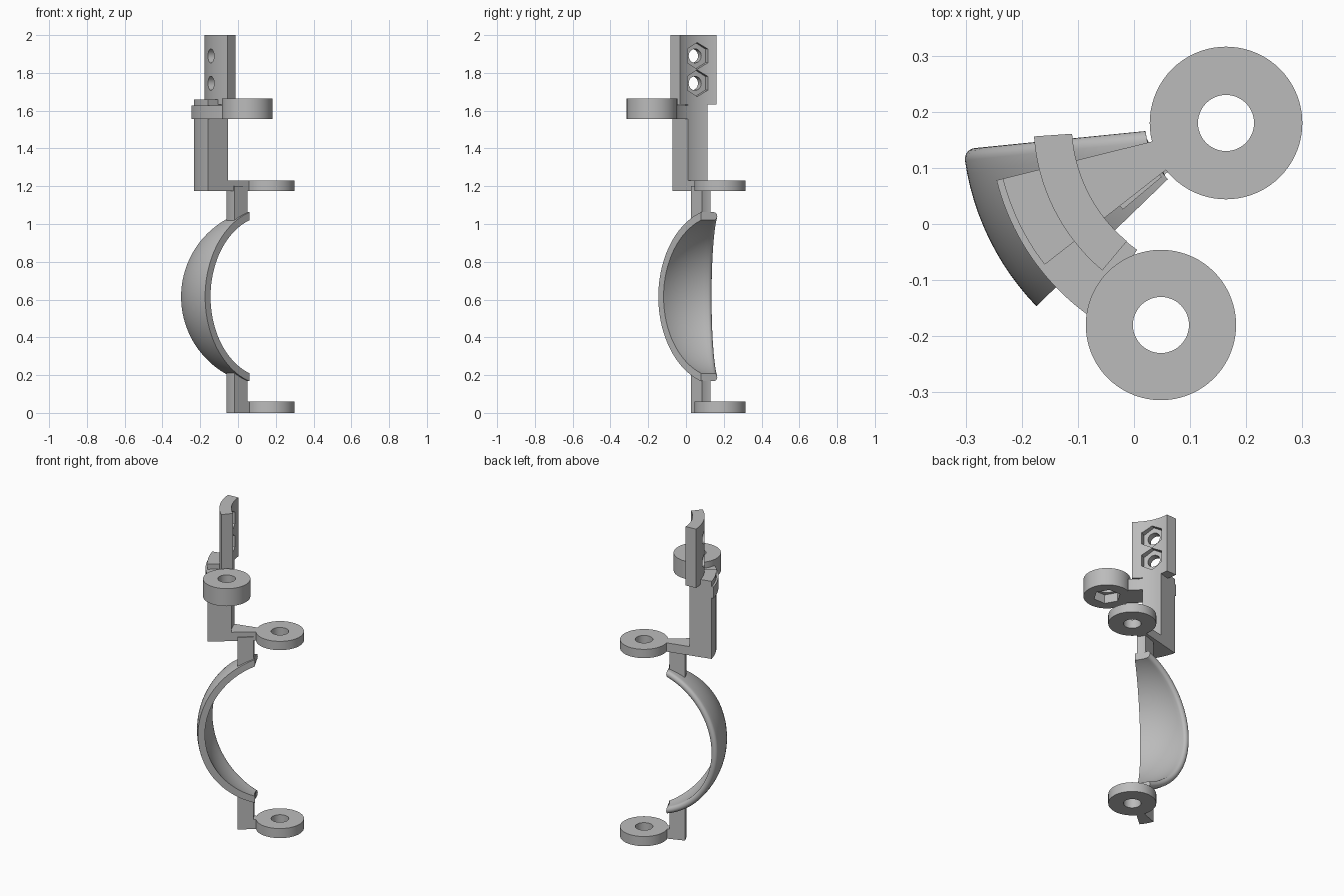
import bpy, bmesh
from math import cos, sin, acos, pi, radians
from mathutils import Vector

if "Cube" in bpy.data.objects:
    bpy.data.objects.remove(bpy.data.objects["Cube"], do_unlink=True)

PIVOT = Vector((0.164, 0.18, 0))     # shared axis of all curved parts
BALL_Z = 0.615                       # height of the shell's centre

grey = bpy.data.materials.new("plain grey")
grey.use_nodes = True
grey.diffuse_color = (0.5, 0.5, 0.5, 1)
grey.node_tree.nodes["Principled BSDF"].inputs["Base Color"].default_value = (0.5, 0.5, 0.5, 1)


def polar(r, a, z):
    return PIVOT + Vector((r * cos(a), r * sin(a), z))


def loft(name, sections, caps=True):
    """Join closed cross-sections into one solid."""
    bm = bmesh.new()
    rows = [[bm.verts.new(p) for p in s] for s in sections]
    n = len(rows[0])
    for a, b in zip(rows, rows[1:]):
        for i in range(n):
            j = (i + 1) % n
            bm.faces.new((a[i], a[j], b[j], b[i]))
    bm.faces.new(rows[0])
    bm.faces.new(rows[-1])
    bmesh.ops.recalc_face_normals(bm, faces=bm.faces)
    mesh = bpy.data.meshes.new(name)
    bm.to_mesh(mesh)
    bm.free()
    mesh.materials.append(grey)
    ob = bpy.data.objects.new(name, mesh)
    bpy.context.collection.objects.link(ob)
    return ob


def sector(name, r0, r1, a0, a1, z0, z1, steps=20):
    """Block bounded by two arcs around the pivot."""
    angles = [radians(a0 + (a1 - a0) * i / steps) for i in range(steps + 1)]
    return loft(name, [[polar(r0, a, z0), polar(r1, a, z0), polar(r1, a, z1), polar(r0, a, z1)]
                       for a in angles])


def prism(name, start, end, first, radius, sides):
    """Regular prism between two points, with a corner toward first."""
    axis = (end - start).normalized()
    other = axis.cross(first)
    ring = [(first * cos(2 * pi * i / sides) + other * sin(2 * pi * i / sides)) * radius
            for i in range(sides)]
    return loft(name, [[p + v for v in ring] for p in (start, end)])


def cut(ob, cutter):
    mod = ob.modifiers.new("cut", "BOOLEAN")
    mod.operation = "DIFFERENCE"
    mod.solver = "EXACT"
    mod.object = cutter
    bpy.context.view_layer.objects.active = ob
    bpy.ops.object.modifier_apply(modifier=mod.name)
    bpy.data.objects.remove(cutter, do_unlink=True)


def smooth(ob):
    bpy.ops.object.select_all(action="DESELECT")
    ob.select_set(True)
    bpy.context.view_layer.objects.active = ob
    bpy.ops.object.shade_smooth_by_angle(angle=radians(30))


X, Z = Vector((1, 0, 0)), Vector((0, 0, 1))
parts = []


def eyelet(name, centre, z0, z1, radius):
    ob = prism(name, centre + Z * z0, centre + Z * z1, X, radius, 72)
    cut(ob, prism("bore", centre + Z * (z0 - 0.1), centre + Z * (z1 + 0.1), X, 0.05, 48))
    parts.append(ob)
    return ob


# Mounting rings
eyelet("lower_ring", PIVOT, 0, 0.06, 0.136)
eyelet("middle_ring", PIVOT, 1.175, 1.23, 0.136)
front_centre = Vector((0.048, -0.18, 0))
front_ring = eyelet("front_ring", front_centre, 1.555, 1.665, 0.134)
cut(front_ring, prism("nut_pocket", front_centre + Z * 1.5, front_centre + Z * 1.61, X, 0.078, 6))

# Curved shell: a slice of a hollow ball with one rounded edge
R_OUT, R_IN, TIP = 0.47, 0.43, 0.144
half = (R_OUT - R_IN) / 2
edge = [(half - half * cos(t), R_OUT - half + half * sin(t))
        for t in [pi / 2 - pi * i / 10 for i in range(11)]]
edge = [(half - half * sin(pi * i / 10), R_OUT - half + half * cos(pi * i / 10)) for i in range(11)]
A0, A1 = radians(185.7), radians(224)


def shell_section(t):
    points = []
    for offset, rad in edge:
        lat = t * acos(TIP / rad)
        flat = rad * cos(lat)
        points.append(polar(flat, A0 + offset / flat, BALL_Z + rad * sin(lat)))
    for rad, order in ((R_IN, range(1, 13)), (R_OUT, range(12, 0, -1))):
        lat = t * acos(TIP / rad)
        flat = rad * cos(lat)
        begin = A0 + half / flat
        for k in order:
            points.append(polar(flat, begin + (A1 - begin) * k / 12, BALL_Z + rad * sin(lat)))
    return points


parts.append(loft("curved_shell", [shell_section(i / 32 - 1) for i in range(65)]))

# Posts joining the shell to the rings
parts.append(sector("lower_post", 0.15, 0.24, 200, 220, 0, BALL_Z - 0.404))
parts.append(sector("upper_post", 0.15, 0.24, 200, 220, BALL_Z + 0.404, 1.2))
parts.append(sector("lower_ring_bridge", 0.125, 0.16, 200, 220, 0, 0.06))

# Arm, upright block and curved arm to the front ring
parts.append(sector("middle_arm", 0.125, 0.3, 194, 218, 1.175, 1.23))
parts.append(sector("upright_block", 0.275, 0.41, 194, 218, 1.175, 1.635))
parts.append(sector("block_lip", 0.343, 0.41, 194, 218, 1.6, 1.66))
parts.append(sector("front_arm", 0.276, 0.4215, 194, 235, 1.555, 1.627))

# Top plate with two screw holes and nut pockets
plate = sector("top_plate", 0.275, 0.343, 184, 230, 1.632, 2.0, 40)
mid = radians(206)
for z in (1.89, 1.745):
    cut(plate, prism("hole", polar(0.2, mid, z), polar(0.4, mid, z), Z, 0.037, 32))
    cut(plate, prism("pocket", polar(0.2, mid, z), polar(0.302, mid, z), Z, 0.071, 6))
parts.append(plate)

for ob in parts:
    smooth(ob)
